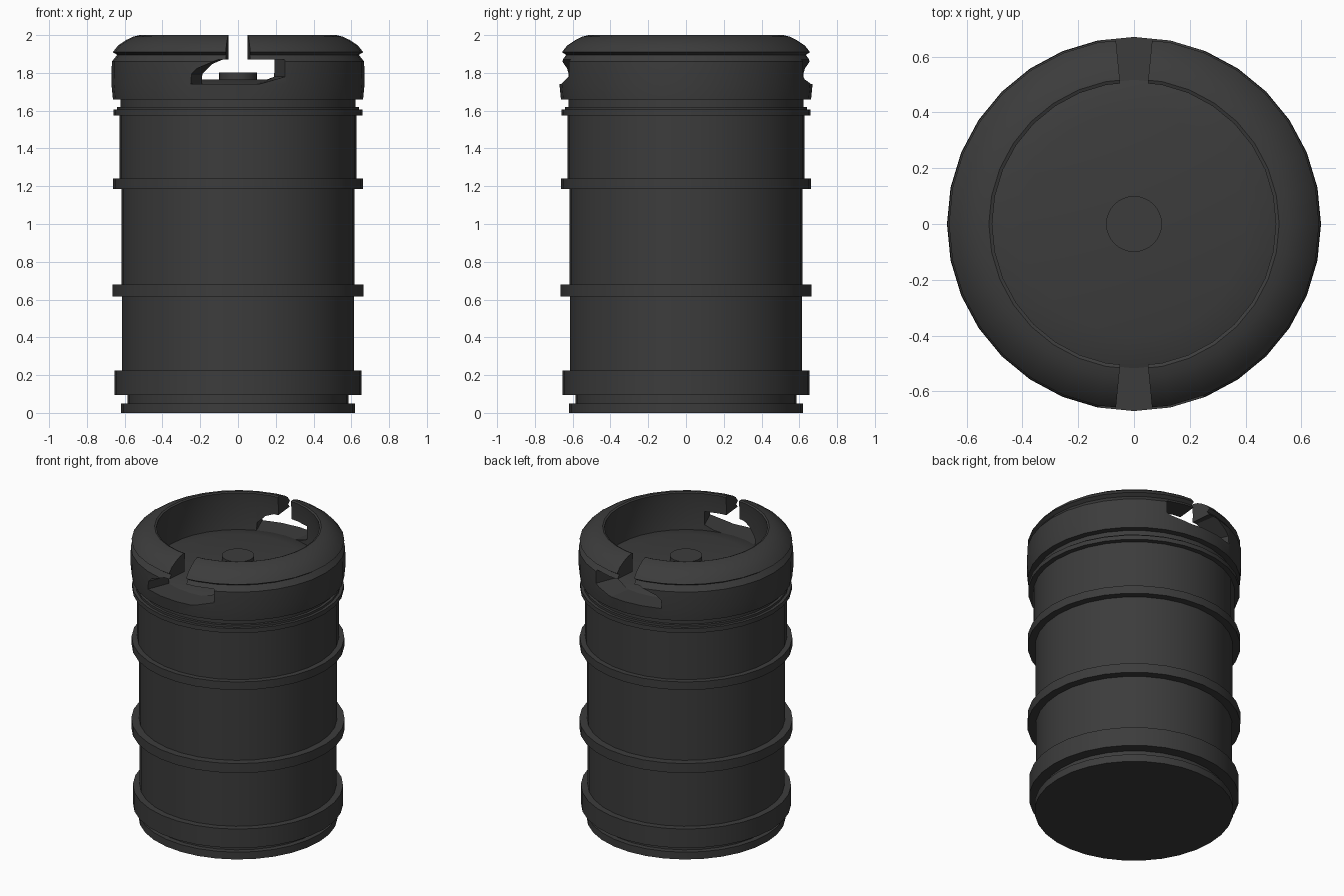
import bpy, bmesh, math

old = bpy.data.objects.get("Cube")
if old:
    bpy.data.objects.remove(old, do_unlink=True)

SIDES = 32

steel = bpy.data.materials.new("dark_grey")
steel.use_nodes = True
grey = (0.045, 0.045, 0.045, 1)
steel.diffuse_color = grey
steel.node_tree.nodes["Principled BSDF"].inputs["Base Color"].default_value = grey


def add_object(name, bm):
    bmesh.ops.recalc_face_normals(bm, faces=bm.faces)
    mesh = bpy.data.meshes.new(name)
    bm.to_mesh(mesh)
    bm.free()
    mesh.materials.append(steel)
    obj = bpy.data.objects.new(name, mesh)
    bpy.context.collection.objects.link(obj)
    return obj


def lathe(name, profile, ring=False):
    """Revolve (radius, z) points; a ring profile is closed on itself."""
    bm = bmesh.new()
    loops = []
    for r, z in profile:
        loops.append([bm.verts.new((r * math.cos(a), r * math.sin(a), z))
                      for a in (math.tau * i / SIDES for i in range(SIDES))])
    pairs = list(zip(loops, loops[1:]))
    if ring:
        pairs.append((loops[-1], loops[0]))
    else:
        bm.faces.new(loops[0])
        bm.faces.new(loops[-1])
    for low, high in pairs:
        for i in range(SIDES):
            j = (i + 1) % SIDES
            bm.faces.new((low[i], low[j], high[j], high[i]))
    return add_object(name, bm)


def smooth(obj):
    bpy.ops.object.select_all(action="DESELECT")
    obj.select_set(True)
    bpy.context.view_layer.objects.active = obj
    bpy.ops.object.shade_smooth_by_angle(angle=math.radians(32))


# Barrel wall with stepped foot, hoops and the sunken deck
body = lathe("barrel_body", [
    (.62, 0), (.62, .05), (.585, .05), (.585, .095), (.655, .095), (.655, .225),
    (.613, .225), (.613, .615), (.665, .615), (.665, .68), (.617, .68),
    (.617, 1.185), (.663, 1.185), (.663, 1.24), (.628, 1.24), (.628, 1.575),
    (.66, 1.575), (.66, 1.605), (.64, 1.605), (.64, 1.62), (.622, 1.62),
    (.622, 1.69), (.54, 1.735), (.4, 1.765)])

# Small central valve
valve = lathe("valve", [(.1, 1.75), (.1, 1.803)])

# Thick rolled collar with a groove beneath its lip
collar = lathe("collar", [
    (.50, 1.66), (.662, 1.66), (.67, 1.74), (.668, 1.86), (.64, 1.895),
    (.663, 1.91), (.635, 1.945), (.59, 1.975), (.555, 1.992), (.52, 2.0),
    (.508, 1.995), (.515, 1.93), (.513, 1.74)], ring=True)
smooth(collar)

# Hand holds with a slot to the top, narrowing towards the middle
outline = [(-.061, 2.1), (-.061, 1.87), (-.10, 1.87), (-.245, 1.795),
           (-.25, 1.74), (.1, 1.74), (.25, 1.78), (.25, 1.87),
           (.061, 1.87), (.061, 2.1)]
for side, name in ((-1, "front"), (1, "back")):
    bm = bmesh.new()
    near, far = [[bm.verts.new((x * y / .62, side * y, z)) for x, z in outline]
                 for y in (.36, .8)]
    bm.faces.new(near)
    bm.faces.new(far)
    for i in range(len(outline)):
        j = (i + 1) % len(outline)
        bm.faces.new((near[i], near[j], far[j], far[i]))
    cutter = add_object(name + "_hand_hold_cutter", bm)
    cutter.hide_render = True
    cutter.hide_set(True)
    cut = collar.modifiers.new(name + "_hand_hold", "BOOLEAN")
    cut.operation = "DIFFERENCE"
    cut.solver = "EXACT"
    cut.object = cutter

for part in (body, valve):
    smooth(part)
